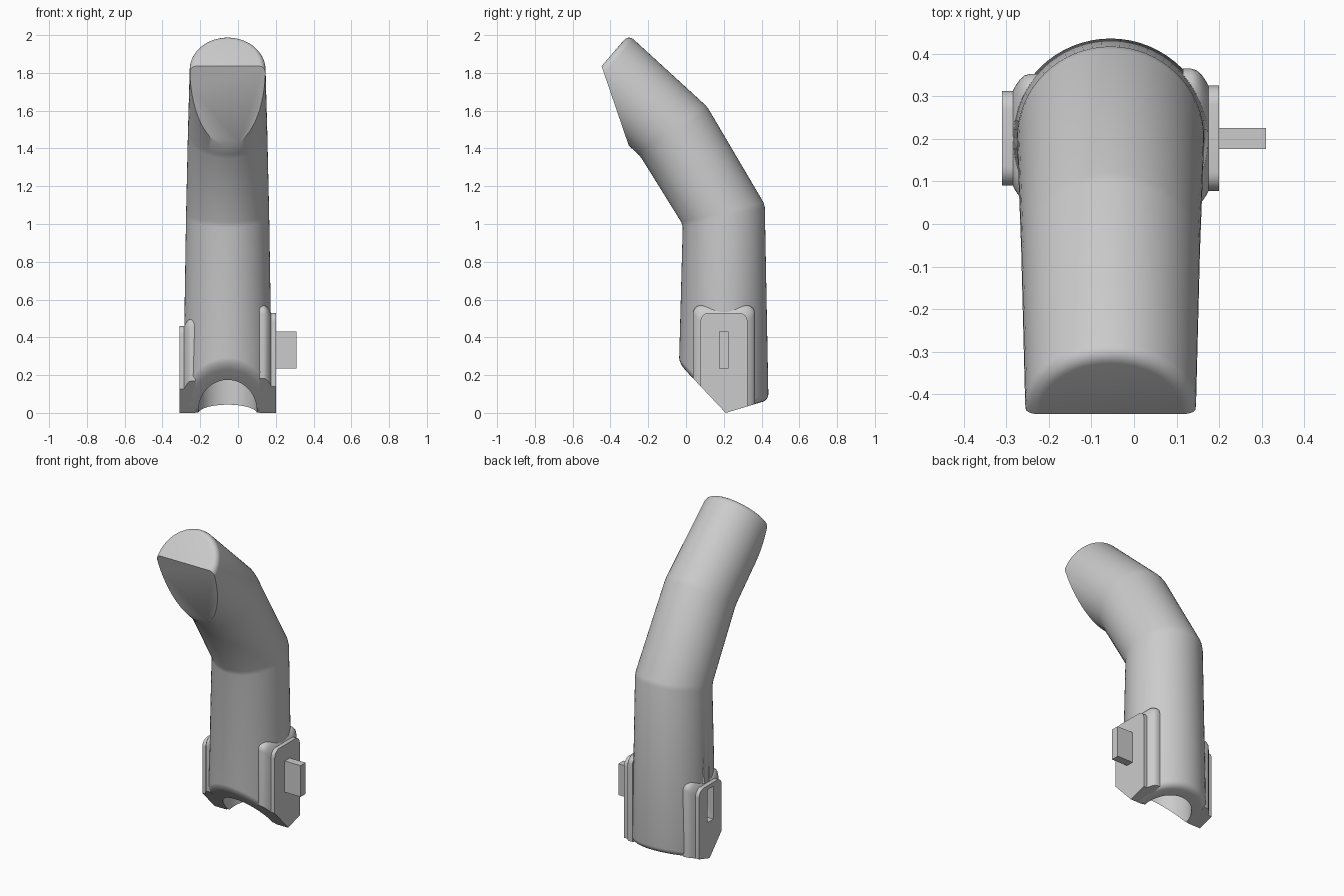
import bpy, bmesh, math
from mathutils import Vector

cube = bpy.data.objects.get("Cube")
if cube:
    bpy.data.objects.remove(cube, do_unlink=True)

grey = bpy.data.materials.new("plain grey")
grey.use_nodes = True
COLOUR = (0.6, 0.6, 0.6, 1)
grey.diffuse_color = COLOUR
grey.node_tree.nodes["Principled BSDF"].inputs["Base Color"].default_value = COLOUR

CX, CY = -0.055, 0.2     # axis of the lower tube
SIDES = 64


def finish(bm, name, angle=35):
    bmesh.ops.recalc_face_normals(bm, faces=bm.faces)
    mesh = bpy.data.meshes.new(name)
    bm.to_mesh(mesh)
    bm.free()
    mesh.materials.append(grey)
    obj = bpy.data.objects.new(name, mesh)
    bpy.context.collection.objects.link(obj)
    bpy.ops.object.select_all(action='DESELECT')
    bpy.context.view_layer.objects.active = obj
    obj.select_set(True)
    bpy.ops.object.shade_smooth_by_angle(angle=math.radians(angle))
    return obj


def loft(rings):
    """Skin a list of equal point rings and cap both ends."""
    bm = bmesh.new()
    rows = [[bm.verts.new(p) for p in ring] for ring in rings]
    for low, high in zip(rows, rows[1:]):
        for i in range(len(low)):
            j = (i + 1) % len(low)
            bm.faces.new((low[i], low[j], high[j], high[i]))
    bm.faces.new(rows[0])
    bm.faces.new(rows[-1])
    return bm


def box(name, low, high):
    bm = bmesh.new()
    bmesh.ops.create_cube(bm, size=1)
    for v in bm.verts:
        v.co = [a + (c + 0.5) * (b - a) for a, b, c in zip(low, high, v.co)]
    return finish(bm, name)


def foot(y):
    """Height of the V-shaped lower end."""
    return (0.21 - y) * 1.06 if y < 0.21 else (y - 0.21) * 0.3


def ring(center, half, rx):
    """Oblique ellipse: half is its front-to-back half axis in (y, z)."""
    pts = []
    for i in range(SIDES):
        a = math.tau * i / SIDES
        s = math.sin(a)
        pts.append(Vector((CX + rx * math.cos(a), center[0] + half[0] * s, center[1] + half[1] * s)))
    return pts


def foot_ring(r, lift=0):
    pts = ring((CY, 0), (r, 0), r)
    for p in pts:
        p.z = foot(p.y) + lift
    return pts


def toward(a, b, dist):
    return [p + (q - p).normalized() * dist for p, q in zip(a, b)]


# Bent tube: bore, rounded lower rim, two mitred bends, rounded tip
bore_top = ring((CY, 0.8), (0.155, 0), 0.155)
rim = []
for k in range(5):
    t = math.pi / 2 * k / 4
    rim.append(foot_ring(0.236 - 0.03 * (1 - math.sin(t)), 0.03 * (1 - math.cos(t))))
bend_low = ring((0.2, 1.05), (0.217, 0.053), 0.22)
bend_high = ring((-0.065, 1.49), (0.177, 0.131), 0.21)
end_c, end_h, end_r = (-0.445, 1.838), Vector((0.14, 0.163)), 0.201
axis = Vector((-0.76, 0.65))
tip = []
for k in range(6):
    t = math.pi / 2 * k / 5
    inset = 1 - 0.16 * (1 - math.cos(t))
    back = 0.035 * (1 - math.sin(t))
    c = (end_c[0] - axis.x * back, end_c[1] - axis.y * back)
    tip.append(ring(c, end_h * inset, end_r * inset))
rings = [bore_top, foot_ring(0.155)] + rim
rings += [toward(bend_low, rim[-1], 0.015), toward(bend_low, bend_high, 0.015)]
rings += [toward(bend_high, bend_low, 0.015), toward(bend_high, tip[0], 0.015)]
bm = loft(rings + tip)

# Flat slanted cut across the front of the tip
above = [f for f in bm.faces
         if all(v.co.z - 1.49 - 0.74 * (v.co.y + 0.065) > 0 for v in f.verts)]
geom = above + list({e for f in above for e in f.edges}) + list({v for f in above for v in f.verts})
cut = bmesh.ops.bisect_plane(bm, geom=geom, plane_co=(0, -0.447, 1.836),
                             plane_no=(0, -0.38, -0.13), clear_outer=True)
edges = [e for e in cut["geom_cut"] if isinstance(e, bmesh.types.BMEdge)]
bmesh.ops.holes_fill(bm, edges=edges, sides=0)
tube = finish(bm, "bent_tube")


# Side pads: rounded plates that flare into the tube
def pad_outline(x, y0, y1, top, grow):
    y0, y1, top, r = y0 - grow, y1 + grow, top + grow, 0.045
    pts = [(y0, foot(y0)), (0.21, 0), (y1, foot(y1))]
    for cy, start in ((y1 - r, 0), (y0 + r, math.pi / 2)):
        for k in range(7):
            a = start + math.pi / 2 * k / 6
            pts.append((cy + r * math.cos(a), top - r + r * math.sin(a)))
    return [(x, y, z) for y, z in pts]


def pad(name, side, y0, y1, top):
    rows = [pad_outline(CX + side * 0.17, y0, y1, top, 0.04)]
    for k in range(6):
        a = math.pi / 2 * k / 5
        rows.append(pad_outline(CX + side * (0.19 + 0.04 * math.sin(a)),
                                y0, y1, top, 0.04 * (1 - math.cos(a)) if k == 0 else 0.04 * math.cos(a) ** 2))
    rows[1] = pad_outline(CX + side * 0.19, y0, y1, top, 0.04)
    rows.append(pad_outline(CX + side * 0.255, y0, y1, top, 0))
    return finish(loft(rows), name)


left_pad = pad("left_pad", 1, 0.077, 0.325, 0.53)
right_pad = pad("right_pad", -1, 0.09, 0.313, 0.46)

# Tab on the left pad, matching slot through the right pad
box("left_tab", (0.17, 0.176, 0.235), (0.31, 0.226, 0.43))
cutter = box("slot_cutter", (-0.35, 0.173, 0.23), (-0.2, 0.229, 0.435))
cutter.hide_render = True
cutter.display_type = 'WIRE'
for obj in (tube, right_pad):
    mod = obj.modifiers.new("slot", 'BOOLEAN')
    mod.object = cutter
    mod.operation = 'DIFFERENCE'
    mod.solver = 'EXACT'
